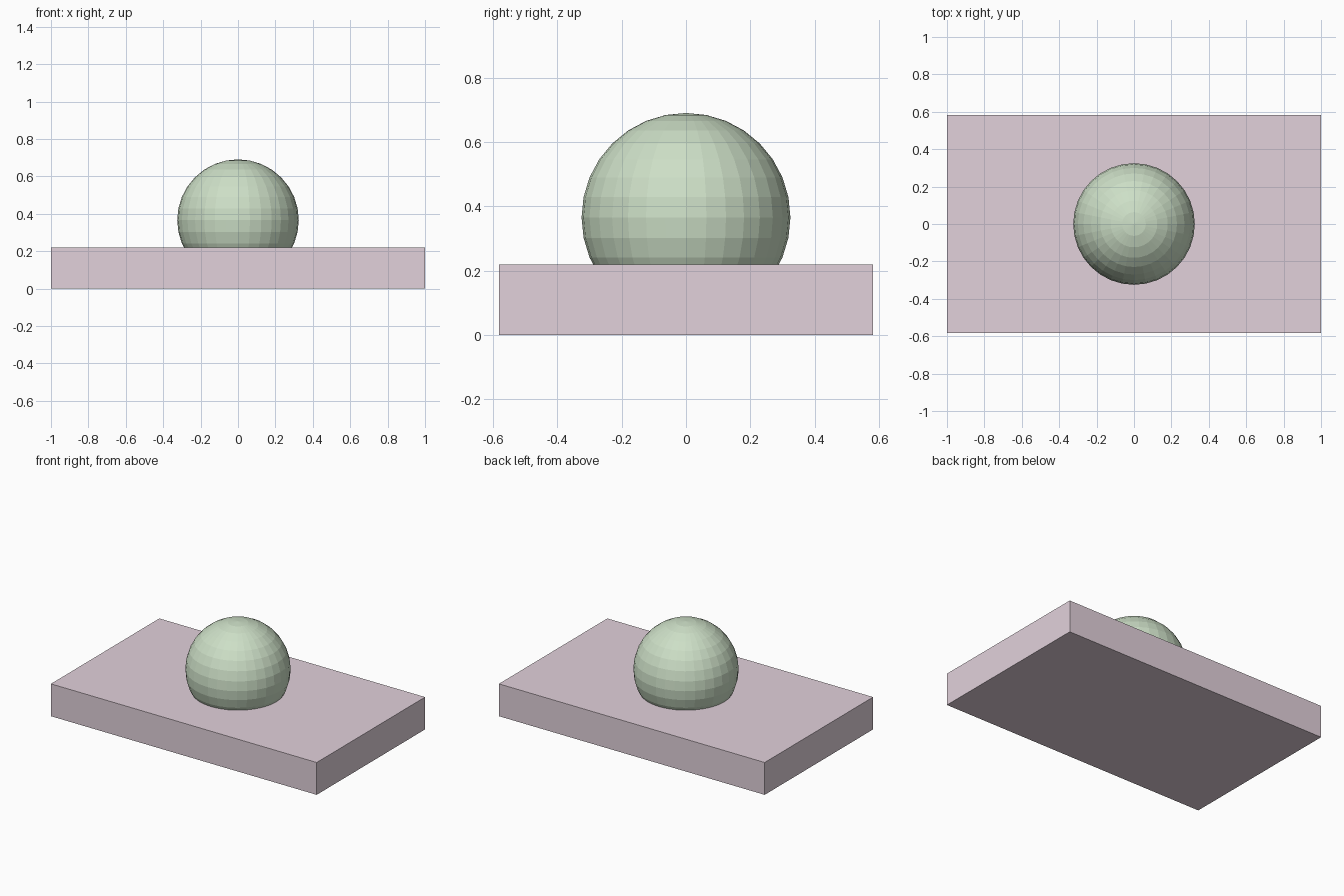
import bpy

if "Cube" in bpy.data.objects:
    bpy.data.objects.remove(bpy.data.objects["Cube"])


def paint(obj, name, rgb):
    mat = bpy.data.materials.new(name)
    mat.diffuse_color = (*rgb, 1)
    mat.use_nodes = True
    mat.node_tree.nodes["Principled BSDF"].inputs["Base Color"].default_value = mat.diffuse_color
    obj.data.materials.append(mat)


# Flat rectangular base
bpy.ops.mesh.primitive_cube_add(size=1, location=(0, 0, 0.11))
base = bpy.context.object
base.name = "base_slab"
base.scale = (2.0, 1.165, 0.22)
bpy.ops.object.transform_apply(location=False, rotation=False, scale=True)
paint(base, "pink", (0.76, 0.64, 0.71))

# Faceted ball sunk into the base
bpy.ops.mesh.primitive_uv_sphere_add(segments=32, ring_count=16, radius=0.325,
                                     location=(0, 0, 0.366))
ball = bpy.context.object
ball.name = "ball"
paint(ball, "green", (0.61, 0.74, 0.57))
